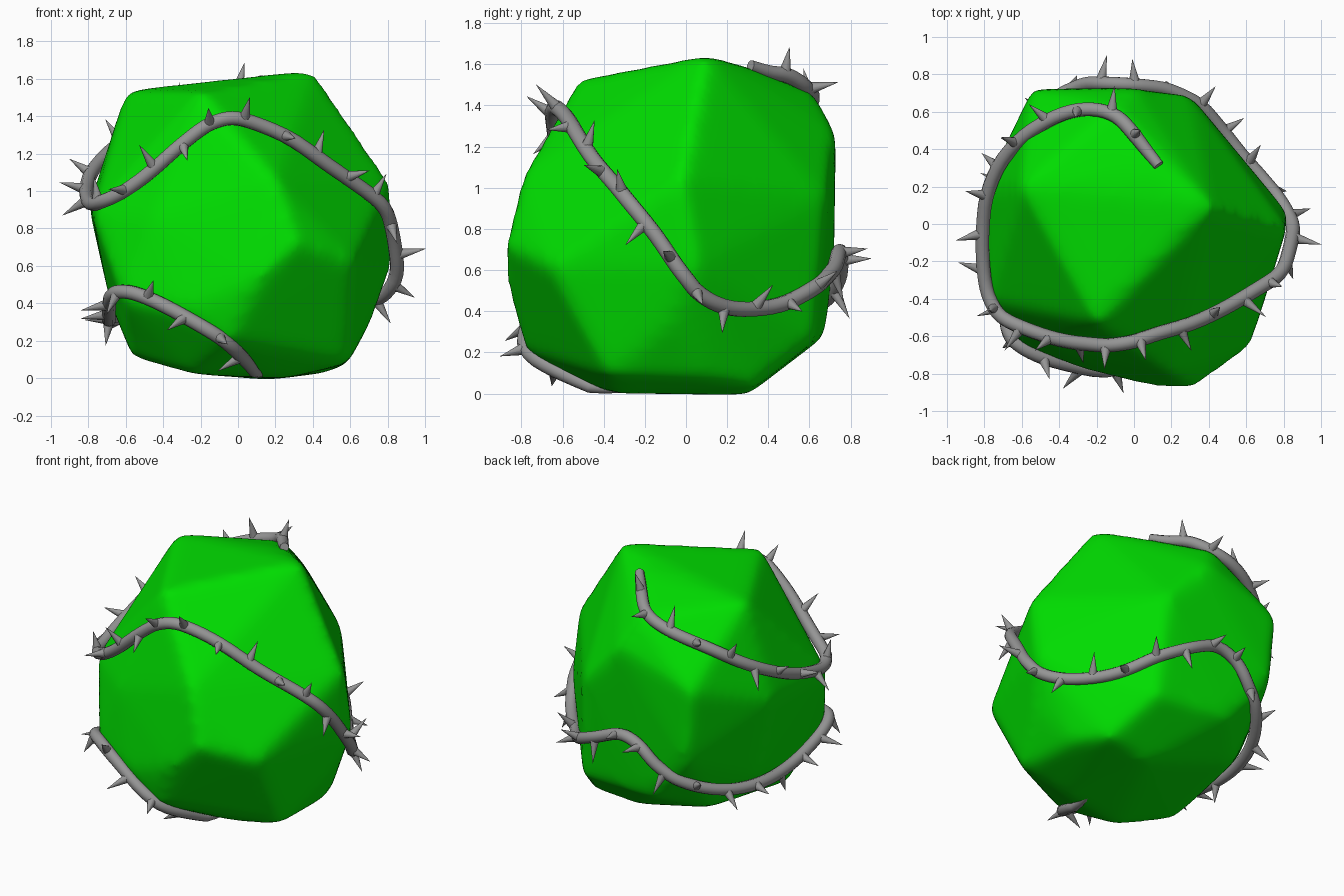
import bpy, bmesh, math
from mathutils import Vector, Matrix
from mathutils.bvhtree import BVHTree

if "Cube" in bpy.data.objects:
    bpy.data.objects.remove(bpy.data.objects["Cube"])


def add_mesh(name, bm):
    me = bpy.data.meshes.new(name)
    bm.to_mesh(me)
    bm.free()
    ob = bpy.data.objects.new(name, me)
    bpy.context.collection.objects.link(ob)
    return ob


# Rock: hull of a few corner points, then remeshed and softened
corners = [
    (.41, .1, 1.65), (-.60, .2, 1.54), (-.2, -.53, 1.53), (-.1, .63, 1.46), (.1, .3, 1.59),
    (-.55, .72, 1.1), (0, .73, 1.27), (.30, .69, .95), (.82, -.02, 1.05), (.83, .05, .62),
    (.2, -.80, 1.06), (.32, -.88, .72), (.1, -.87, .52), (.62, -.67, .62), (-.78, -.42, .88),
    (-.80, .2, .92), (-.45, -.66, .85), (-.62, -.64, .42), (-.3, -.77, .36), (-.05, -.78, .2),
    (-.68, .2, .38), (-.57, -.3, .11), (-.25, -.46, .02), (.25, -.35, 0), (.15, .3, -.01),
    (.48, .33, .03), (.58, .1, .07), (.59, -.38, .08), (-.47, .4, .17), (-.2, .68, .28),
    (.34, .63, .26), (-.5, .72, .62), (.72, -.1, .32)]
bm = bmesh.new()
for c in corners:
    bm.verts.new(c)
bmesh.ops.convex_hull(bm, input=bm.verts)
bmesh.ops.delete(bm, geom=[v for v in bm.verts if not v.link_faces], context='VERTS')
bmesh.ops.recalc_face_normals(bm, faces=bm.faces)
rock = add_mesh("rock", bm)
rm = rock.modifiers.new("remesh", 'REMESH')
rm.mode, rm.voxel_size = 'VOXEL', 0.03
sm = rock.modifiers.new("soften", 'SMOOTH')
sm.factor, sm.iterations = 0.5, 22
deps = bpy.context.evaluated_depsgraph_get()
me = bpy.data.meshes.new_from_object(rock.evaluated_get(deps))
rock.modifiers.clear()
rock.data = me
for p in me.polygons:
    p.use_smooth = True
green = bpy.data.materials.new("green")
green.diffuse_color = (0.0, 0.72, 0.0, 1)
green.use_nodes = True
green.node_tree.nodes["Principled BSDF"].inputs["Base Color"].default_value = green.diffuse_color
me.materials.clear()
me.materials.append(green)
tree = BVHTree.FromPolygons([v.co for v in me.vertices], [p.vertices[:] for p in me.polygons])

# Vine path winding from the top, round the middle and under the front
path = [Vector(p) for p in [
    (.13, .30, 1.56), (0, .48, 1.55), (-.12, .59, 1.48), (-.3, .61, 1.42), (-.5, .53, 1.34),
    (-.7, .35, 1.2), (-.8, .1, 1.07), (-.81, -.15, .98), (-.78, -.38, .93), (-.68, -.53, .97),
    (-.5, -.62, 1.1), (-.3, -.65, 1.26), (-.15, -.65, 1.36), (0, -.63, 1.39), (.2, -.58, 1.34),
    (.5, -.48, 1.17), (.75, -.33, .99), (.85, -.17, .79), (.86, -.02, .58), (.80, .1, .46),
    (.68, .25, .41), (.5, .45, .43), (.35, .63, .52), (.15, .73, .62), (-.03, .76, .69),
    (-.18, .76, .65), (-.31, .73, .53), (-.46, .63, .42), (-.6, .42, .34), (-.68, .15, .31),
    (-.69, -.15, .32), (-.69, -.4, .38), (-.67, -.58, .45), (-.58, -.67, .46),
    (-.4, -.74, .39), (-.1, -.78, .22), (.04, -.58, .11), (.13, -.28, .02)]]


def catmull(a, b, c, d, t):
    return 0.5 * (2 * b + (c - a) * t + (2 * a - 5 * b + 4 * c - d) * t * t
                  + (3 * b - a - 3 * c + d) * t ** 3)


pts = []
ext = [path[0]] + path + [path[-1]]
for i in range(len(path) - 1):
    pts += [catmull(*ext[i:i + 4], k / 5) for k in range(5)]
pts.append(path[-1])

# Keep the vine resting on the rock
rest = []
for p in pts:
    q, n, _, _ = tree.find_nearest(p)
    d = (p - q).dot(n)
    rest.append(q + n * max(.015, min(.05, d)))
pts = [rest[0]] + [(rest[i - 1] + rest[i] * 2 + rest[i + 1]) / 4
                   for i in range(1, len(rest) - 1)] + [rest[-1]]
for p in pts:
    p.z = max(p.z, .028)

cu = bpy.data.curves.new("vine", 'CURVE')
cu.dimensions = '3D'
cu.bevel_depth, cu.bevel_resolution, cu.use_fill_caps = 0.038, 3, True
sp = cu.splines.new('POLY')
sp.points.add(len(pts) - 1)
for i, (q, p) in enumerate(zip(sp.points, pts)):
    q.co = (*p, 1)
    q.radius = min(1, .75 + i * .05, .6 + (len(pts) - 1 - i) * .07)
vine = bpy.data.objects.new("vine", cu)
bpy.context.collection.objects.link(vine)
grey = bpy.data.materials.new("grey")
grey.diffuse_color = (0.3, 0.3, 0.3, 1)
grey.use_nodes = True
grey.node_tree.nodes["Principled BSDF"].inputs["Base Color"].default_value = grey.diffuse_color
cu.materials.append(grey)

# Thorns spaced along the vine, leaning to alternate sides
bm = bmesh.new()
lean = [0, 50, -55, 15, -30, 65, -10]
gap, k = 0.0, 0
for i in range(1, len(pts) - 5):
    gap += (pts[i] - pts[i - 1]).length
    if gap < 0.18:
        continue
    gap = 0
    tan = (pts[i + 1] - pts[i - 1]).normalized()
    n = tree.find_nearest(pts[i])[1]
    n = (n - tan * n.dot(tan)).normalized()
    n = Matrix.Rotation(math.radians(lean[k % 7]), 3, tan) @ n
    n = (n + tan * (.2 if k % 2 else -.2)).normalized()
    h = 0.135 + 0.012 * (k % 3)
    k += 1
    if pts[i].z + n.z * h < 0:      # nothing pokes through the ground
        n = Vector((n.x, n.y, 0.1)).normalized()
    rot = n.to_track_quat('Z', 'Y').to_matrix().to_4x4()
    bmesh.ops.create_cone(bm, cap_ends=True, segments=12, radius1=0.032, radius2=0.0005, depth=h,
                          matrix=Matrix.Translation(pts[i] + n * (h / 2 + .006)) @ rot)
thorns = add_mesh("thorns", bm)
thorns.data.materials.append(grey)
for p in thorns.data.polygons:
    p.use_smooth = len(p.vertices) < 5
